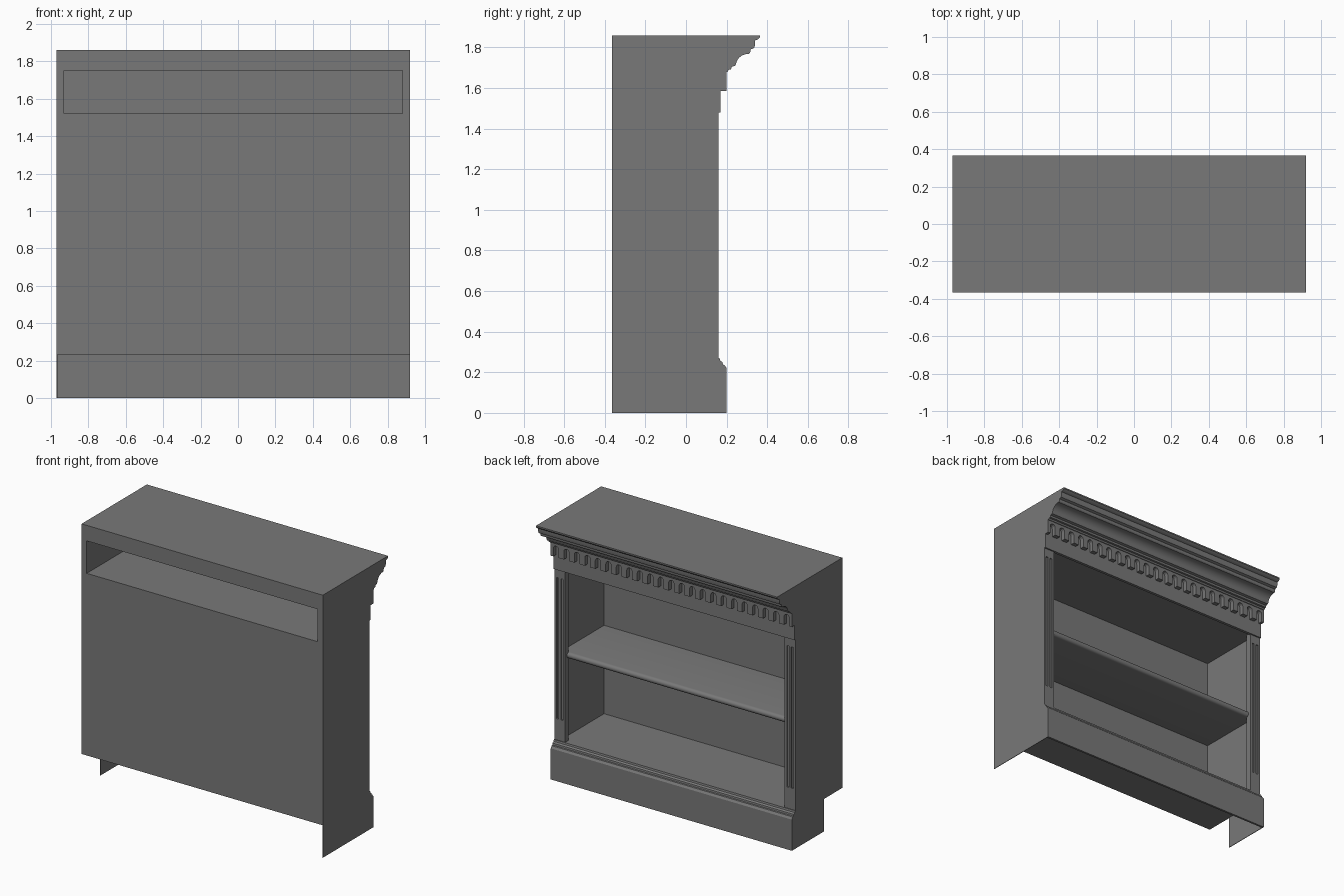
import bpy, bmesh, math
from mathutils import Vector

if "Cube" in bpy.data.objects:
    bpy.data.objects.remove(bpy.data.objects["Cube"])

mat = bpy.data.materials.new("warm_grey_paint")
mat.use_nodes = True
GREY = (0.19, 0.19, 0.19, 1)
mat.diffuse_color = GREY
mat.node_tree.nodes["Principled BSDF"].inputs["Base Color"].default_value = GREY

LEFT, RIGHT = -0.97, 0.92        # outer faces of the case
BACK = -0.365
WALL = 0.04                      # side thickness
IN_L, IN_R = LEFT + WALL, RIGHT - WALL
DECK_LOW, DECK_TOP = 0.23, 0.27
CEIL_LOW, CEIL_TOP = 1.49, 1.52
TOP_LOW, TOP = 1.75, 1.86


def prism(name, outline, axis, lo, hi, smooth=False):
    """Extrude a closed outline along an axis: 'x' takes (y, z), 'y' takes (x, z)."""
    def place(p, d):
        return Vector((d, p[0], p[1])) if axis == "x" else Vector((p[0], d, p[1]))
    bm = bmesh.new()
    face = bm.faces.new([bm.verts.new(place(p, lo)) for p in outline])
    new = bmesh.ops.extrude_face_region(bm, geom=[face])["geom"]
    shift = place((0, 0), hi - lo)
    bmesh.ops.translate(bm, vec=shift, verts=[v for v in new if isinstance(v, bmesh.types.BMVert)])
    bmesh.ops.recalc_face_normals(bm, faces=bm.faces)
    mesh = bpy.data.meshes.new(name)
    bm.to_mesh(mesh)
    bm.free()
    mesh.materials.append(mat)
    obj = bpy.data.objects.new(name, mesh)
    bpy.context.collection.objects.link(obj)
    if smooth:
        bpy.ops.object.select_all(action="DESELECT")
        obj.select_set(True)
        bpy.context.view_layer.objects.active = obj
        bpy.ops.object.shade_smooth_by_angle(angle=math.radians(30))
    return obj


def box(name, x, y, z):
    outline = [(y[0], z[0]), (y[1], z[0]), (y[1], z[1]), (y[0], z[1])]
    return prism(name, outline, "x", *x)


def arc(cy, cz, r, a0, a1, n=8):
    """Points on a circular arc, angles in degrees."""
    steps = [math.radians(a0 + (a1 - a0) * i / n) for i in range(n + 1)]
    return [(cy + r * math.cos(a), cz + r * math.sin(a)) for a in steps]


# Case: sides, thin skirts below the deck, back, deck, ceiling and top
box("left_end_panel", (LEFT, IN_L), (BACK, 0.15), (DECK_LOW, TOP_LOW))
box("right_end_panel", (IN_R, RIGHT), (BACK, 0.15), (DECK_LOW, TOP_LOW))
box("notched_end_skirt", (LEFT, LEFT + 0.004), (-0.16, 0.19), (0, DECK_LOW))
box("full_end_skirt", (RIGHT - 0.004, RIGHT), (BACK, 0.19), (0, DECK_LOW))
box("back_panel", (IN_L, IN_R), (BACK, -0.34), (DECK_LOW, CEIL_TOP))
box("bottom_deck", (IN_L, IN_R), (-0.34, 0.15), (DECK_LOW, DECK_TOP))
box("ceiling_panel", (IN_L, IN_R), (-0.34, 0.15), (CEIL_LOW, CEIL_TOP))
box("top_slab", (LEFT, RIGHT), (BACK, 0.17), (TOP_LOW, TOP))

# Middle shelf with a rounded nose
nose = arc(0.12, 0.875, 0.021, -90, 90)
prism("middle_shelf", [(-0.34, 0.854)] + nose + [(-0.34, 0.896)], "x", IN_L, IN_R, True)

# Plinth with a stepped moulding on its top edge
plinth = [(0.185, 0), (0.2, 0), (0.2, 0.22), (0.19, 0.235), (0.182, 0.238),
          (0.18, 0.25), (0.168, 0.258), (0.165, DECK_TOP), (0.14, DECK_TOP),
          (0.14, DECK_LOW), (0.185, DECK_LOW)]
prism("plinth", plinth, "x", LEFT, RIGHT)

# Fluted pilasters: backing board, stiles between the flutes, and end blocks
POST = 0.085
for side, x0 in (("left", RIGHT - POST), ("right", LEFT)):
    box(side + "_pilaster_board", (x0, x0 + POST), (0.12, 0.15), (DECK_TOP, CEIL_LOW))
    for label, z in (("foot", (DECK_TOP, 0.42)), ("head", (1.42, CEIL_LOW))):
        box(f"{side}_pilaster_{label}", (x0, x0 + POST), (0.15, 0.16), z)
    stile, gap = 0.017, 0.017
    for i in range(3):
        sx = x0 + i * (stile + gap)
        box(f"{side}_pilaster_stile_{i + 1}", (sx, sx + stile), (0.15, 0.16), (0.42, 1.42))

# Frieze board behind the arched dentils
box("frieze_board", (LEFT, RIGHT), (0.15, 0.17), (1.48, TOP_LOW))

# Dentil band: one board with a row of round-topped notches along its lower edge
COUNT, LOW, HIGH, RADIUS = 23, 1.585, 1.69, 0.021
pitch = (RIGHT - LEFT) / COUNT
comb = [(LEFT, LOW)]
for i in range(COUNT):
    cx = LEFT + (i + 0.5) * pitch
    comb += [(cx - RADIUS, LOW)] + arc(cx, 1.642, RADIUS, 180, 0, 6) + [(cx + RADIUS, LOW)]
comb += [(RIGHT, LOW), (RIGHT, HIGH), (LEFT, HIGH)]
prism("arched_dentil_band", comb, "y", 0.17, 0.2)

# Crown moulding: stepped beads and a cove swept along the front
crown = [(0.17, 1.68), (0.205, 1.68), (0.21, 1.69), (0.222, 1.692), (0.225, 1.705),
         (0.242, 1.71)]
crown += arc(0.305, 1.708, 0.06, 170, 95)
crown += [(0.31, 1.768), (0.316, 1.775), (0.318, 1.79), (0.335, 1.797), (0.34, 1.81),
          (0.34, 1.835), (0.355, 1.84), (0.365, 1.85), (0.365, TOP), (0.17, TOP)]
prism("crown_moulding", crown, "x", LEFT, RIGHT, True)
